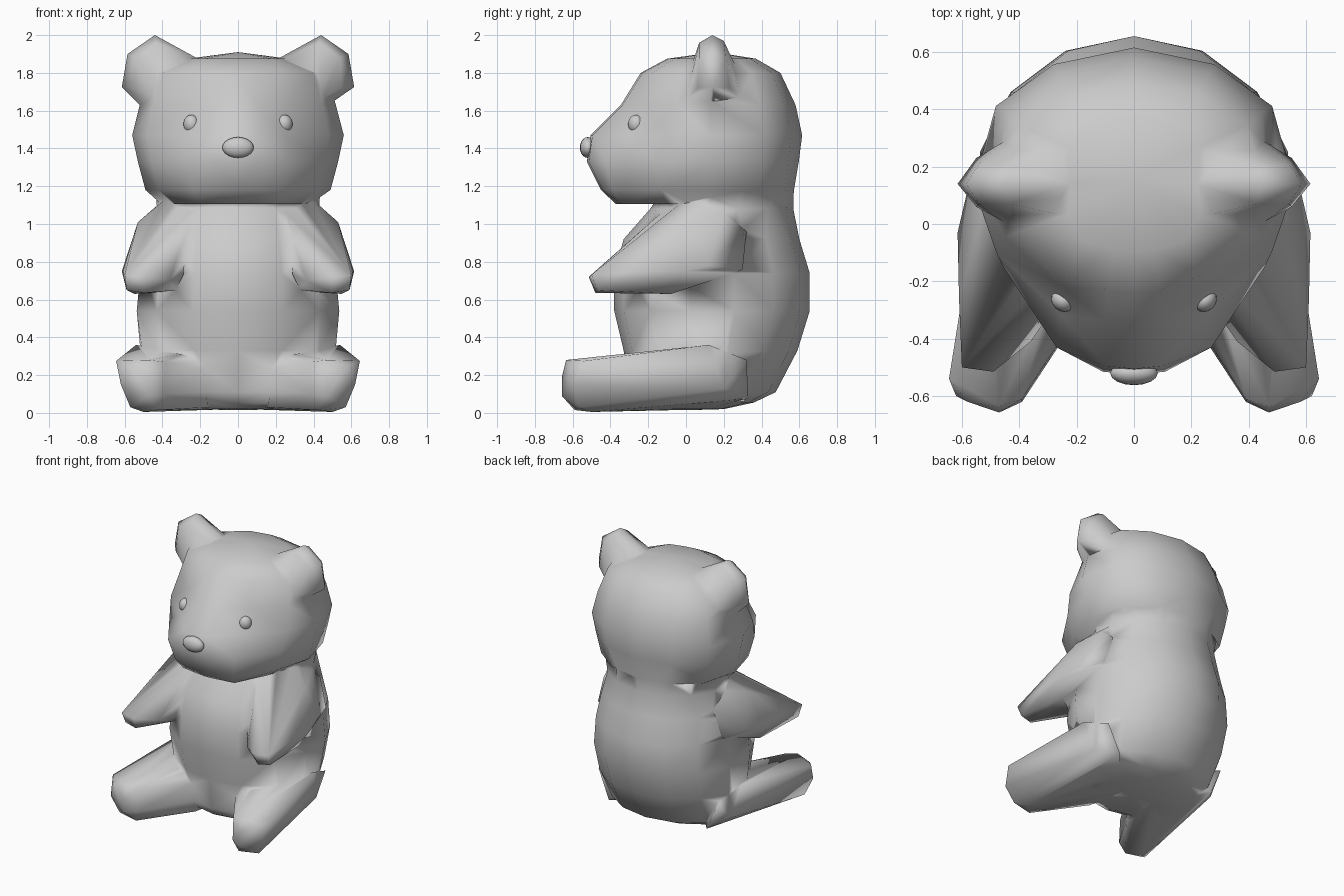
import bpy, bmesh, math

if "Cube" in bpy.data.objects:
    bpy.data.objects.remove(bpy.data.objects["Cube"])


def finish(name, bm):
    bmesh.ops.recalc_face_normals(bm, faces=bm.faces[:])
    for f in bm.faces:
        f.smooth = True
    me = bpy.data.meshes.new(name)
    bm.to_mesh(me)
    bm.free()
    ob = bpy.data.objects.new(name, me)
    bpy.context.collection.objects.link(ob)
    return ob


def loft(name, rings, bottom, top):
    """Skin closed rings of points and close both ends with a fan."""
    bm = bmesh.new()
    loops = [[bm.verts.new(p) for p in r] for r in rings]
    n = len(loops[0])
    for a, b in zip(loops, loops[1:]):
        for i in range(n):
            j = (i + 1) % n
            bm.faces.new((a[i], a[j], b[j], b[i]))
    for loop, tip in ((loops[0], bottom), (loops[-1], top)):
        t = bm.verts.new(tip)
        for i in range(n):
            bm.faces.new((loop[i], loop[(i + 1) % n], t))
    return finish(name, bm)


def hull_pair(name, pts):
    """Faceted limb from its corner points, built on both sides."""
    pair = []
    for side, s in (("left", -1), ("right", 1)):
        bm = bmesh.new()
        vs = [bm.verts.new((s * x, y, z)) for x, y, z in pts]
        bmesh.ops.convex_hull(bm, input=vs)
        loose = [v for v in bm.verts if not v.link_faces]
        bmesh.ops.delete(bm, geom=loose, context='VERTS')
        pair.append(finish(side + "_" + name, bm))
    return pair


def ball(name, loc, size, turn=0):
    bpy.ops.mesh.primitive_uv_sphere_add(segments=16, ring_count=10, radius=1,
                                         location=loc, rotation=(0, 0, turn))
    ob = bpy.context.object
    ob.name = name
    ob.scale = size
    bpy.ops.object.shade_smooth()


# Body: z, half width, front y, back y
profile = [(.02, .33, -.20, .20), (.055, .43, -.28, .36), (.11, .48, -.31, .475),
           (.33, .53, -.33, .59), (.54, .55, -.38, .655), (.74, .53, -.38, .655),
           (.92, .50, -.33, .60), (1.08, .44, -.19, .568), (1.22, .45, -.1, .572)]
rings = []
for z, w, f, b in profile:
    ring = []
    for i in range(14):
        a = math.tau * i / 14 + math.pi / 2
        ring.append((w * math.cos(a), (f + b) / 2 + (b - f) / 2 * math.sin(a), z))
    rings.append(ring)
body = loft("body", rings, (0, .03, .015), (0, .2, 1.27))

# Head: z, front y, muzzle half width, muzzle corner y, half width, back y
profile = [(1.105, -.37, .21, -.34, .38, .50), (1.18, -.45, .24, -.39, .49, .578),
           (1.33, -.525, .27, -.43, .53, .597), (1.47, -.505, .25, -.32, .56, .615),
           (1.63, -.345, .25, -.22, .52, .58), (1.80, -.24, .23, -.18, .46, .50),
           (1.875, -.10, .18, -.06, .27, .37)]
rings = []
for z, f, xm, ym, w, b in profile:
    c = .13
    half = [(xm * .4, f + .01), (xm, ym), (w * .86, c + (ym - c) * .5), (w, c),
            (w * .86, c + (b - c) * .58), (w * .5, c + (b - c) * .88)]
    ring = [(0, f, z)] + [(x, y, z) for x, y in half] + [(0, b, z)]
    ring += [(-x, y, z) for x, y in reversed(half)]
    rings.append(ring)
head = loft("head", rings, (0, .1, 1.12), (0, .15, 1.91))

# Ears, broad at the root and thin at the rim
ears = hull_pair("ear", [
    (.22, .14, 1.88), (.25, .03, 1.84), (.27, .27, 1.82),
    (.44, .14, 2.0), (.43, .07, 1.96), (.44, .20, 1.97),
    (.585, .14, 1.90), (.54, .07, 1.88), (.54, .21, 1.88),
    (.615, .14, 1.725), (.55, .06, 1.72), (.55, .23, 1.72),
    (.50, .14, 1.64), (.44, .0, 1.66), (.44, .30, 1.66)])

# Arms
arms = hull_pair("arm", [
    (.25, -.13, 1.06), (.40, .05, 1.13), (.46, .20, 1.06), (.53, .03, 1.01),
    (.30, .2, .95), (.26, -.12, .88), (.58, .12, .78), (.615, -.03, .75),
    (.55, -.08, .63), (.61, -.26, .75), (.60, -.50, .73), (.49, -.515, .72),
    (.59, -.47, .65), (.50, -.48, .635), (.36, -.41, .70), (.29, -.31, .73),
    (.33, -.27, .64), (.45, .32, .96), (.51, .30, .76)])

# Legs with blunt feet
legs = hull_pair("leg", [
    (.645, -.54, .275), (.58, -.62, .25), (.47, -.635, .28), (.39, -.61, .27),
    (.62, -.60, .15), (.47, -.657, .19), (.47, -.657, .09), (.39, -.62, .10),
    (.57, -.57, .03), (.42, -.59, .015), (.35, -.50, .24), (.35, -.50, .06),
    (.50, -.50, .005), (.56, -.22, .31), (.30, -.27, .31), (.18, -.29, .24),
    (.16, -.27, .03), (.54, .12, .36), (.20, -.10, .31), (.50, .20, .13),
    (.49, .32, .28), (.40, .33, .075), (.12, .05, .01)])

# Weld the soft parts into one continuous skin
for part in [head] + ears + arms + legs:
    mod = body.modifiers.new("weld_" + part.name, 'BOOLEAN')
    mod.operation = 'UNION'
    mod.solver = 'EXACT'
    mod.object = part
skin = bpy.data.meshes.new_from_object(
    body.evaluated_get(bpy.context.evaluated_depsgraph_get()))
body.modifiers.clear()
body.data = skin
for part in [head] + ears + arms + legs:
    bpy.data.objects.remove(part)
bm = bmesh.new()
bm.from_mesh(skin)
bmesh.ops.triangulate(bm, faces=bm.faces[:])
bmesh.ops.remove_doubles(bm, verts=bm.verts[:], dist=.025)
for f in bm.faces:
    f.smooth = True
bm.to_mesh(skin)
bm.free()

# Eyes and nose
for side, s in (("left", -1), ("right", 1)):
    ball(side + "_eye", (s * .248, -.266, 1.53), (.043, .038, .048), s * .75)
ball("nose", (0, -.52, 1.405), (.083, .042, .055))
